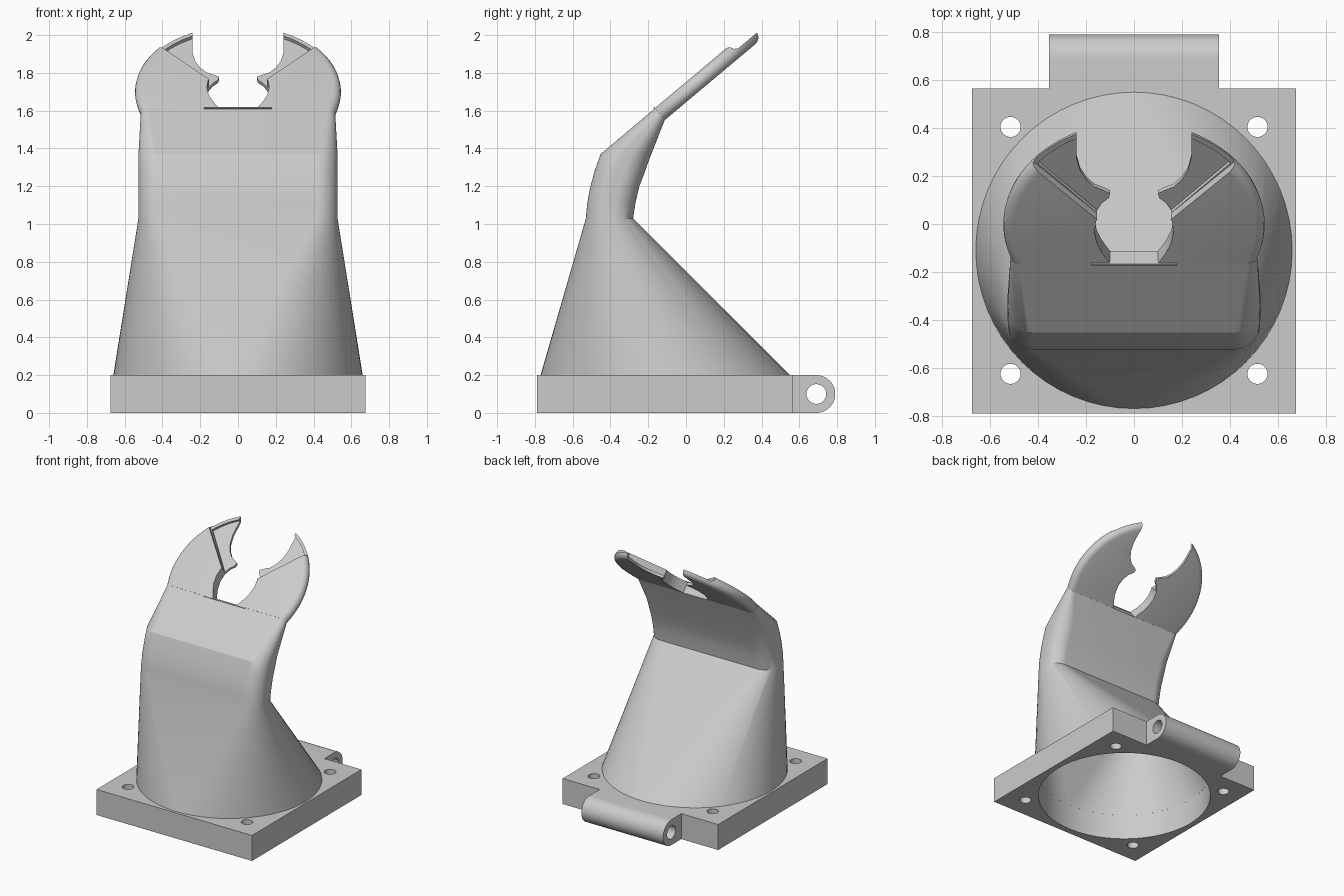
import bpy, bmesh
from math import sin, cos, pi, radians, asin, sqrt
from mathutils import Matrix, Vector

if "Cube" in bpy.data.objects:
    bpy.data.objects.remove(bpy.data.objects["Cube"])

grey = bpy.data.materials.new("light grey plastic")
grey.use_nodes = True
grey.diffuse_color = (0.6, 0.6, 0.6, 1)
grey.node_tree.nodes["Principled BSDF"].inputs["Base Color"].default_value = (0.6, 0.6, 0.6, 1)


def finish(name, bm):
    bmesh.ops.remove_doubles(bm, verts=bm.verts, dist=1e-5)
    bmesh.ops.recalc_face_normals(bm, faces=bm.faces)
    mesh = bpy.data.meshes.new(name)
    bm.to_mesh(mesh)
    bm.free()
    mesh.materials.append(grey)
    obj = bpy.data.objects.new(name, mesh)
    bpy.context.collection.objects.link(obj)
    return obj


def loft(name, rings, caps=True, closed=False):
    """Skin a list of equal-length point rings."""
    bm = bmesh.new()
    vs = [[bm.verts.new(p) for p in ring] for ring in rings]
    pairs = list(zip(vs, vs[1:])) + ([(vs[-1], vs[0])] if closed else [])
    for a, b in pairs:
        for i in range(len(a)):
            j = (i + 1) % len(a)
            bm.faces.new((a[i], a[j], b[j], b[i]))
    if caps:
        bm.faces.new(vs[0])
        bm.faces.new(vs[-1])
    return finish(name, bm)


def prism(name, pts, lo, hi, frame=Matrix()):
    return loft(name, [[frame @ Vector((u, v, w)) for u, v in pts] for w in (lo, hi)])


def circle(cx, cy, r, n=48):
    return [(cx + r * cos(2 * pi * i / n), cy + r * sin(2 * pi * i / n)) for i in range(n)]


def boolean(obj, other, op="DIFFERENCE"):
    mod = obj.modifiers.new(op.lower(), "BOOLEAN")
    mod.operation, mod.object, mod.solver = op, other, "EXACT"
    bpy.context.view_layer.objects.active = obj
    bpy.ops.object.modifier_apply(modifier=mod.name)
    bpy.data.objects.remove(other)


def smooth(obj, angle=30):
    bpy.ops.object.select_all(action="DESELECT")
    obj.select_set(True)
    bpy.context.view_layer.objects.active = obj
    bpy.ops.object.shade_smooth_by_angle(angle=radians(angle))


# Mounting plate with a hinge lug
MID = -0.11
plate = prism("mounting_plate", [(-.675, -.79), (.675, -.79), (.675, .565), (-.675, .565)], 0, .2)
boolean(plate, prism("fan_opening", circle(0, MID, .63, 96), -.1, .3))
for x in (-.515, .515):
    for y in (-.625, .405):
        boolean(plate, prism("screw_hole", circle(x, y, .042, 32), -.1, .3))
smooth(plate)

# Lug profile lies in the y-z plane and runs along x
along_x = Matrix(((0, 0, 1, 0), (1, 0, 0, 0), (0, 1, 0, 0), (0, 0, 0, 1)))
nose = [(.69 + .1 * cos(a), .1 + .1 * sin(a)) for a in [pi * (i / 24 - .5) for i in range(25)]]
lug = prism("hinge_lug", [(.565, 0)] + nose + [(.565, .2)], -.355, .355, along_x)
boolean(lug, prism("pin_hole", circle(.69, .1, .052), -.5, .5, along_x))
smooth(lug)


# Duct: a circle that turns into a bent, flattening rounded rectangle
def section(front, back, hw, r, wall=0.0):
    f, b = Vector((0, *front)), Vector((0, *back))
    axis = (b - f).normalized()
    centre, hd = (f + b) / 2, (b - f).length / 2 - wall
    hw, r = hw - wall, max(r - wall, .012)
    r = min(r, hd, hw)
    ring = []
    for k, (sx, sy) in enumerate(((1, 1), (-1, 1), (-1, -1), (1, -1))):
        for i in range(17):
            a = pi / 2 * (k + i / 16)
            ring.append(centre + Vector((sx * (hw - r) + r * cos(a), 0, 0))
                        + axis * (sy * (hd - r) + r * sin(a)))
    return ring


stations = [
    ((-.77, .2), (.55, .2), .66, .66),
    ((-.53, 1.03), (-.28, 1.03), .527, .11),
    ((-.523, 1.11), (-.268, 1.11), .527, .11),
    ((-.508, 1.19), (-.247, 1.2), .527, .11),
    ((-.484, 1.28), (-.22, 1.27), .527, .11),
    ((-.452, 1.37), (-.188, 1.36), .527, .11),
    ((-.164, 1.613), (-.112, 1.551), .515, .041),
]
outer = [section(*s) for s in stations]
inner = [section(*s, wall=.03) for s in stations[:-1]]
bm_rings = outer + inner[::-1]
duct = loft("duct", bm_rings, caps=False, closed=True)
bm = bmesh.new()
bm.from_mesh(duct.data)
# Replace the internal bridge with end caps so the flattened end is closed
mid_faces = [f for f in bm.faces if f.calc_center_median().z > 1.4
             and any((v.co - p).length < 1e-4 for v in f.verts for p in inner[-1])]
bmesh.ops.delete(bm, geom=mid_faces, context="FACES")
bmesh.ops.holes_fill(bm, edges=[e for e in bm.edges if e.is_boundary], sides=0)
bmesh.ops.recalc_face_normals(bm, faces=bm.faces)
bm.to_mesh(duct.data)
bm.free()
smooth(duct, 28)

# Nozzle head: tilted disc with a rounded rim, cut straight where it meets the duct
R, HALF, CUT = .545, .041, -.18
tilt = Matrix.Translation((0, 0, 1.698)) @ Matrix.Rotation(radians(40), 4, "X")
rings = []
for k in range(9):
    a = pi * (k / 8 - .5)
    r = R - HALF + HALF * cos(a)
    start = asin(CUT / r)
    sweep = [start + (pi - 2 * start) * i / 72 for i in range(73)]
    rings.append([tilt @ Vector((r * cos(t), r * sin(t), HALF * sin(a))) for t in sweep])
head = loft("nozzle_head", rings)

# Keyhole slot through the head
side = [(.1, -.182), (.135, -.12), (.155, -.07), (.165, -.01), (.158, .05), (.135, .095),
        (.105, .125), (.1, .15), (.125, .165), (.165, .185), (.2, .225), (.225, .275),
        (.24, .345), (.24, .7)]
slot = [(.1, -.3)] + side
boolean(head, prism("keyhole", slot + [(-x, y) for x, y in reversed(slot)], -.2, .2, tilt))

# Stepped outlets on both prongs: a shallow ledge with a deeper pocket inside the rim
for s in (1, -1):
    ledge = [(.1, .0), (.6, .53), (.6, .8), (.05, .8), (.05, .1)]
    ledge[0] = (.1, .001)
    boolean(head, prism("outlet_ledge", [(s * x, y) for x, y in ledge], 0, .2, tilt))
    arc = [(.522 * cos(t), .522 * sin(t)) for t in [radians(39.5 + 2.5 * i) for i in range(15)]]
    pocket = [(.12, .022)] + arc + [(.05, .2)]
    boolean(head, prism("outlet_pocket", [(s * x, y) for x, y in pocket], -.02, .1, tilt))
smooth(head)

# Thin lip across the foot of the keyhole
prism("keyhole_lip", [(-.18, -.186), (.18, -.186), (.18, -.178), (-.18, -.178)], .03, .047, tilt)
